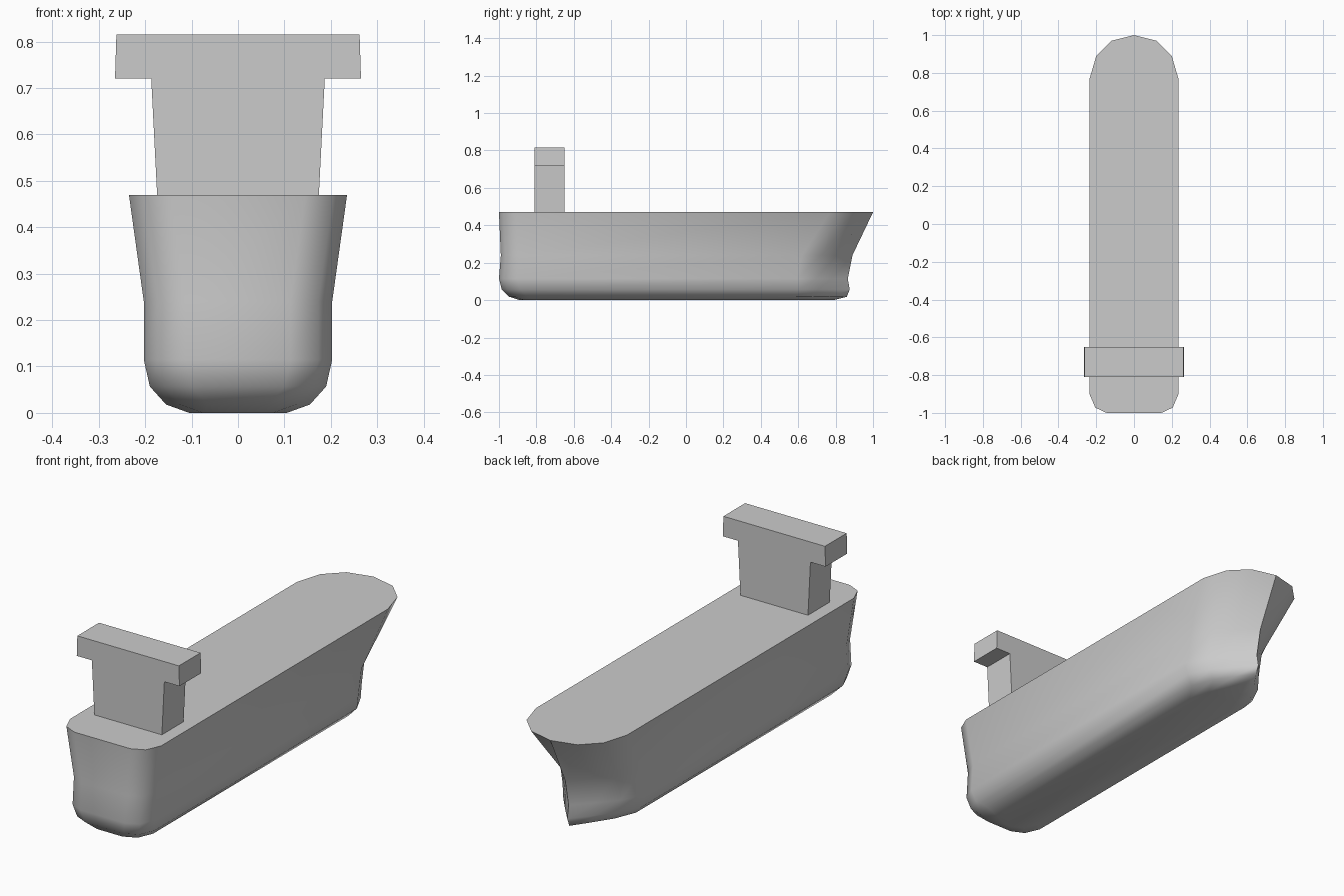
import bpy, bmesh, math

if "Cube" in bpy.data.objects:
    bpy.data.objects.remove(bpy.data.objects["Cube"])


def finish(name, bm):
    bmesh.ops.recalc_face_normals(bm, faces=bm.faces)
    mesh = bpy.data.meshes.new(name)
    bm.to_mesh(mesh)
    bm.free()
    obj = bpy.data.objects.new(name, mesh)
    bpy.context.collection.objects.link(obj)
    return obj


def ring(z, half, stern, bow, corner_x, corner_y, bow_x, bow_y):
    """Waterline outline: starboard from stern to stem, then mirrored to port."""
    side = [(half - corner_x[0], stern), (half - corner_x[1], stern + corner_y[0]),
            (half, stern + corner_y[1])]
    side += [(half, bow - bow_y[2]), (half * bow_x[1], bow - bow_y[1]),
             (half * bow_x[0], bow - bow_y[0])]
    pts = side + [(0, bow)] + [(-x, y) for x, y in reversed(side)]
    return [(x, y, z) for x, y in pts]


# Hull: lofted waterlines, V-shaped bow low down flaring to a round deck
round_bow = ((0.51, 0.85), (0.03, 0.11, 0.23))
sharp_bow = ((0.38, 0.74), (0.085, 0.17, 0.27))
corner = ((0.09, 0.03), (0.028, 0.098))
levels = [
    (0.0, 0.105, -0.89, 0.79, sharp_bow),
    (0.018, 0.155, -0.945, 0.86, sharp_bow),
    (0.057, 0.19, -0.985, 0.875, sharp_bow),
    (0.115, 0.203, -1.0, 0.865, sharp_bow),
    (0.24, 0.203, -0.99, 0.89, sharp_bow),
    (0.47, 0.235, -1.0, 1.0, round_bow),
]
bm = bmesh.new()
rings = []
for z, half, stern, bow, shape in levels:
    pts = ring(z, half, stern, bow, *corner, *shape)
    rings.append([bm.verts.new(p) for p in pts])
for low, high in zip(rings, rings[1:]):
    n = len(low)
    for i in range(n):
        j = (i + 1) % n
        bm.faces.new((low[i], low[j], high[j], high[i]))
bm.faces.new(rings[0])
bm.faces.new(rings[-1])
hull = finish("hull", bm)
bpy.context.view_layer.objects.active = hull
hull.select_set(True)
bpy.ops.object.shade_smooth_by_angle(angle=math.radians(48))

# Bridge: T-shaped profile with overhanging wings, extruded along the ship
half_profile = [(0.174, 0.465), (0.187, 0.721), (0.265, 0.721), (0.262, 0.815)]
profile = half_profile + [(-x, z) for x, z in reversed(half_profile)]
bm = bmesh.new()
face = bm.faces.new([bm.verts.new((x, -0.81, z)) for x, z in profile])
ext = bmesh.ops.extrude_face_region(bm, geom=[face], use_keep_orig=True)
moved = [g for g in ext["geom"] if isinstance(g, bmesh.types.BMVert)]
bmesh.ops.translate(bm, verts=moved, vec=(0, 0.16, 0))
finish("bridge", bm)
